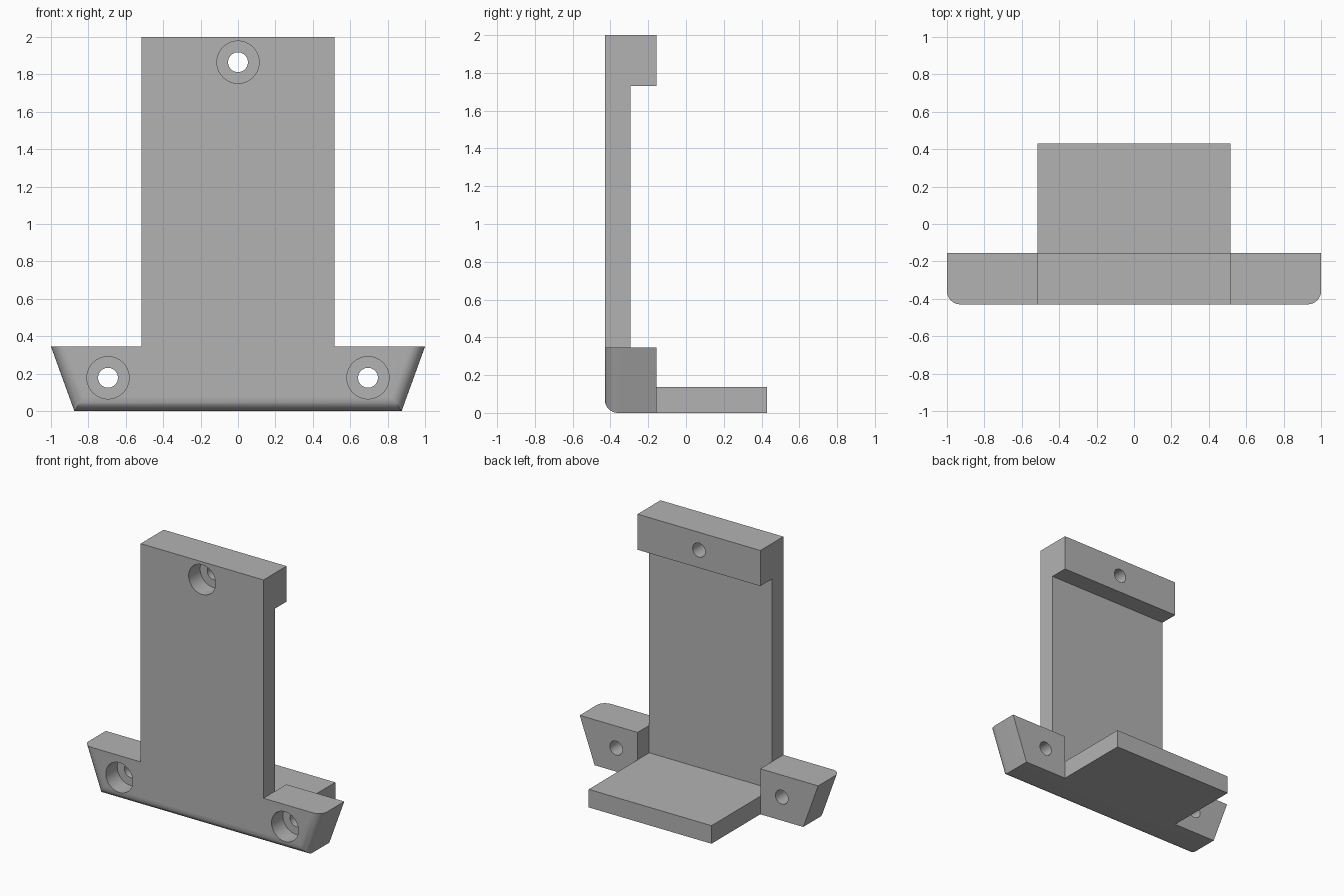
import bpy, bmesh, math
from mathutils import Matrix

cube = bpy.data.objects.get("Cube")
if cube:
    bpy.data.objects.remove(cube, do_unlink=True)

FRONT, BACK, SHELF_END = -0.43, -0.155, 0.43
HALF, FLOOR, WING_TOP = 0.515, 0.137, 0.345
PANEL_BACK, BAR_BOTTOM = -0.295, 1.73
ROUND = 0.07

grey = bpy.data.materials.new("plain grey")
grey.use_nodes = True
color = (0.45, 0.45, 0.45, 1)
grey.diffuse_color = color
grey.node_tree.nodes["Principled BSDF"].inputs["Base Color"].default_value = color


def add_object(name, bm):
    bmesh.ops.recalc_face_normals(bm, faces=bm.faces)
    mesh = bpy.data.meshes.new(name)
    bm.to_mesh(mesh)
    bm.free()
    mesh.materials.append(grey)
    obj = bpy.data.objects.new(name, mesh)
    bpy.context.collection.objects.link(obj)
    return obj


def box(name, x, y, z):
    bm = bmesh.new()
    bmesh.ops.create_cube(bm, size=1)
    for v in bm.verts:
        v.co = [r[0] if c < 0 else r[1] for c, r in zip(v.co, (x, y, z))]
    return add_object(name, bm)


def bore(name, x, z, radius, y0, y1):
    bm = bmesh.new()
    turn = Matrix.Translation((x, (y0 + y1) / 2, z)) @ Matrix.Rotation(math.pi / 2, 4, "X")
    bmesh.ops.create_cone(bm, cap_ends=True, segments=48, radius1=radius,
                          radius2=radius, depth=y1 - y0, matrix=turn)
    return add_object(name, bm)


def combine(target, tool, operation):
    mod = target.modifiers.new(operation.lower(), "BOOLEAN")
    mod.operation, mod.solver, mod.object = operation, "EXACT", tool
    bpy.context.view_layer.objects.active = target
    bpy.ops.object.modifier_apply(modifier=mod.name)
    bpy.data.objects.remove(tool, do_unlink=True)


# Upright panel with flared feet, extruded from its front outline
right = [(0.875, 0), (1, WING_TOP), (HALF, WING_TOP), (HALF, 2)]
outline = right + [(-x, z) for x, z in reversed(right)]
bm = bmesh.new()
face = bm.faces.new([bm.verts.new((x, FRONT, z)) for x, z in outline])
new = bmesh.ops.extrude_face_region(bm, geom=[face])["geom"]
for v in new:
    if isinstance(v, bmesh.types.BMVert):
        v.co.y = BACK
bmesh.ops.recalc_face_normals(bm, faces=bm.faces)

# Round the bottom and slanted front edges
soft = []
for e in bm.edges:
    a, b = (v.co for v in e.verts)
    if max(a.y, b.y) < FRONT + 0.01 and min(abs(a.x), abs(b.x)) > 0.8 and (
            a.z + b.z < 0.01 or abs(a.z - b.z) > 0.1):
        soft.append(e)
bmesh.ops.bevel(bm, geom=soft, offset=ROUND, offset_type="OFFSET", segments=8,
                profile=0.5, affect="EDGES", clamp_overlap=True)
holder = add_object("wall_bracket", bm)

# Hollow the back between the feet and the top bar, then add the shelf
combine(holder, box("pocket_cutter", (-HALF, HALF), (PANEL_BACK, 0), (FLOOR, BAR_BOTTOM)), "DIFFERENCE")
combine(holder, box("shelf", (-HALF, HALF), (BACK - 0.05, SHELF_END), (0, FLOOR)), "UNION")

# Counterbored screw holes
for x, z in ((0, 1.865), (-0.695, 0.178), (0.695, 0.178)):
    combine(holder, bore("screw_hole", x, z, 0.053, FRONT - 0.1, BACK + 0.1), "DIFFERENCE")
    combine(holder, bore("screw_head_recess", x, z, 0.113, FRONT - 0.1, FRONT + 0.137), "DIFFERENCE")

bpy.ops.object.select_all(action="DESELECT")
holder.select_set(True)
bpy.context.view_layer.objects.active = holder
bpy.ops.object.shade_smooth_by_angle(angle=math.radians(30))
